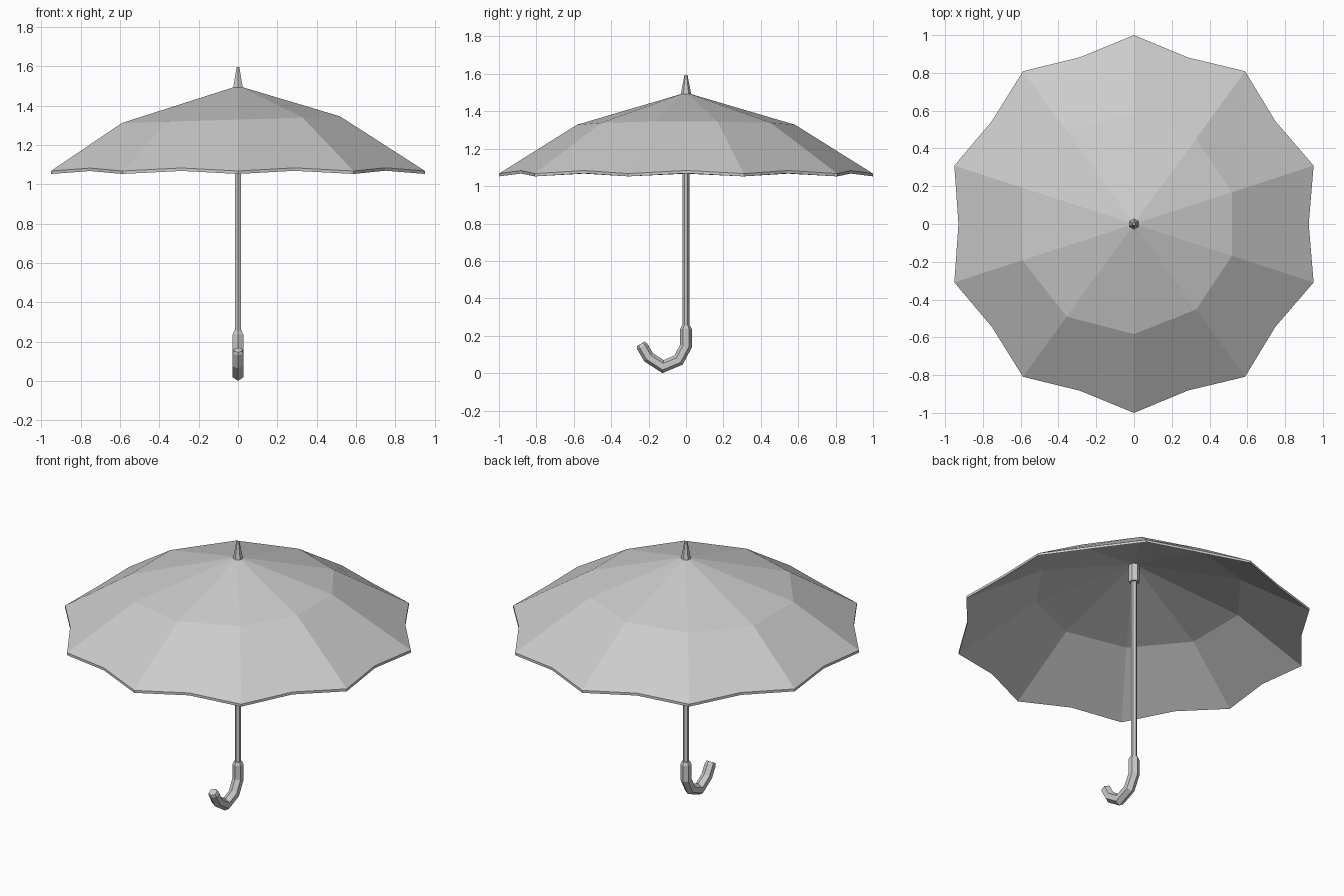
import bpy, bmesh
from math import sin, cos, pi, radians
from mathutils import Vector

cube = bpy.data.objects.get("Cube")
if cube:
    bpy.data.objects.remove(cube, do_unlink=True)

grey = bpy.data.materials.new("plain_grey")
grey.use_nodes = True
colour = (0.6, 0.6, 0.6, 1)
grey.diffuse_color = colour
grey.node_tree.nodes["Principled BSDF"].inputs["Base Color"].default_value = colour


def finish(name, bm):
    bmesh.ops.recalc_face_normals(bm, faces=bm.faces)
    mesh = bpy.data.meshes.new(name)
    bm.to_mesh(mesh)
    bm.free()
    mesh.materials.append(grey)
    obj = bpy.data.objects.new(name, mesh)
    bpy.context.collection.objects.link(obj)
    return obj


def hex_tube(name, stations):
    """Six-sided tube in the x = 0 plane through (y, z, radius) stations."""
    bm = bmesh.new()
    points = [Vector((0, y, z)) for y, z, r in stations]
    rings = []
    for i, p in enumerate(points):
        before = (p - points[i - 1]).normalized() if i else None
        after = (points[i + 1] - p).normalized() if i + 1 < len(points) else None
        along = ((before or after) + (after or before)).normalized()
        side = Vector((1, 0, 0))
        out = along.cross(side)
        # widen the bends so the tube keeps its thickness
        out *= stations[i][2] / max(0.5, along.dot(before or after))
        rings.append([bm.verts.new(p + out * cos(k * pi / 3)
                                   + side * stations[i][2] * sin(k * pi / 3))
                      for k in range(6)])
    for a, b in zip(rings, rings[1:]):
        for k in range(6):
            bm.faces.new((a[k], a[k - 1], b[k - 1], b[k]))
    bm.faces.new(rings[0])
    bm.faces.new(rings[-1])
    return finish(name, bm)


# Canopy: ten panels, broken halfway down, with a scalloped hem
RIBS = 10
bm = bmesh.new()
apex = bm.verts.new((0, 0, 1.5))
knees, tips = [], []
for i in range(RIBS):
    a = radians(90 + 36 * i)
    c, s = cos(a), sin(a)
    r = 0.583 - 0.04 * c
    knees.append(bm.verts.new((r * c, r * s, 1.328 + 0.018 * c)))
    tips.append(bm.verts.new((c, s, 1.067)))
for i in range(RIBS):
    j = (i + 1) % RIBS
    hem = (tips[i].co + tips[j].co) / 2
    hem = hem.lerp((knees[i].co + knees[j].co) / 2, 0.06)
    scallop = bm.verts.new(hem)
    bm.faces.new((apex, knees[i], knees[j]))
    bm.faces.new((knees[i], tips[i], scallop, tips[j], knees[j]))

# Give the cloth thickness straight down
cloth = bmesh.ops.extrude_face_region(bm, geom=bm.faces[:], use_keep_orig=True)
lower = [g for g in cloth["geom"] if isinstance(g, bmesh.types.BMVert)]
bmesh.ops.translate(bm, verts=lower, vec=(0, 0, -0.015))
finish("canopy", bm)

# Shaft, top collar and spike
hex_tube("shaft", [(0, 0.2, 0.018), (0, 1.49, 0.018)])
hex_tube("collar", [(0, 1.37, 0.03), (0, 1.48, 0.03)])
hex_tube("spike", [(0, 1.48, 0.03), (0, 1.595, 0.008)])

# Hooked handle
hex_tube("handle", [(0, 0.255, 0.022), (0, 0.235, 0.031), (0, 0.145, 0.031),
                    (-0.04, 0.07, 0.031), (-0.123, 0.035, 0.031),
                    (-0.2, 0.085, 0.031), (-0.235, 0.145, 0.031),
                    (-0.242, 0.157, 0.024)])
